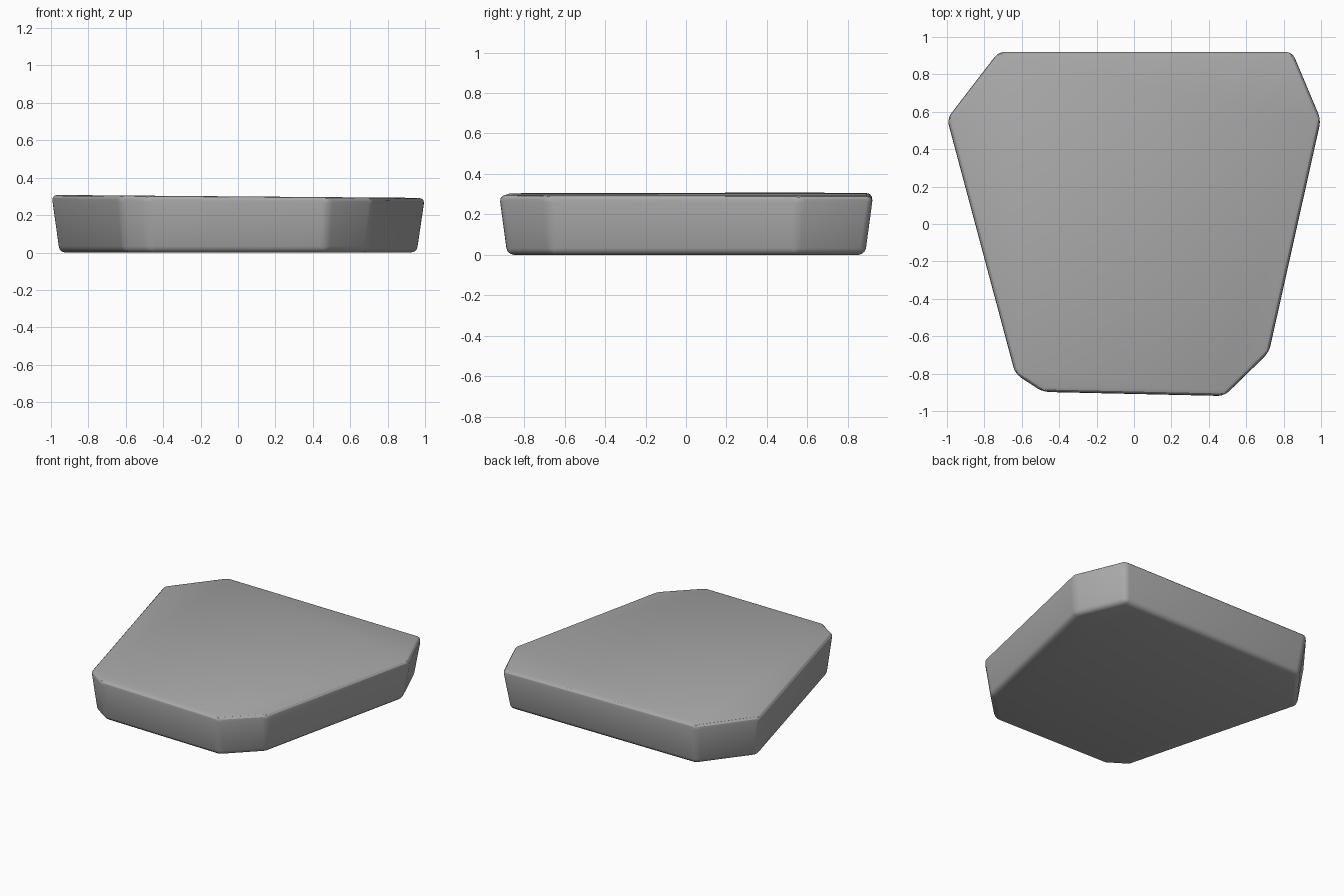
import bpy, bmesh

if "Cube" in bpy.data.objects:
    bpy.data.objects.remove(bpy.data.objects["Cube"])

# Outline at the top rim, counter-clockwise
outline = [(-0.49, -0.902), (0.485, -0.924), (0.725, -0.69), (1.004, 0.56),
           (0.85, 0.925), (-0.727, 0.925), (-1.004, 0.565), (-0.638, -0.805)]
TAPER = 0.957

# Slab body: tapered towards the base, top tilted slightly
bm = bmesh.new()
bottom = [bm.verts.new((x * TAPER, y * TAPER, 0)) for x, y in outline]
top = [bm.verts.new((x, y, 0.3 - 0.008 * x)) for x, y in outline]
bm.faces.new(bottom[::-1])
bm.faces.new(top)
n = len(outline)
for i in range(n):
    j = (i + 1) % n
    bm.faces.new((bottom[i], bottom[j], top[j], top[i]))

# Softened edges
bmesh.ops.bevel(bm, geom=bm.edges[:], offset=0.033, segments=3,
                profile=0.5, affect='EDGES', clamp_overlap=True)
mesh = bpy.data.meshes.new("stone_slab")
bm.to_mesh(mesh)
bm.free()
slab = bpy.data.objects.new("stone_slab", mesh)
bpy.context.collection.objects.link(slab)

# Plain grey stone
grey = bpy.data.materials.new("stone grey")
grey.diffuse_color = (0.4, 0.4, 0.4, 1)
grey.use_nodes = True
grey.node_tree.nodes["Principled BSDF"].inputs["Base Color"].default_value = grey.diffuse_color
mesh.materials.append(grey)

bpy.context.view_layer.objects.active = slab
slab.select_set(True)
bpy.ops.object.shade_smooth_by_angle(angle=0.52)
